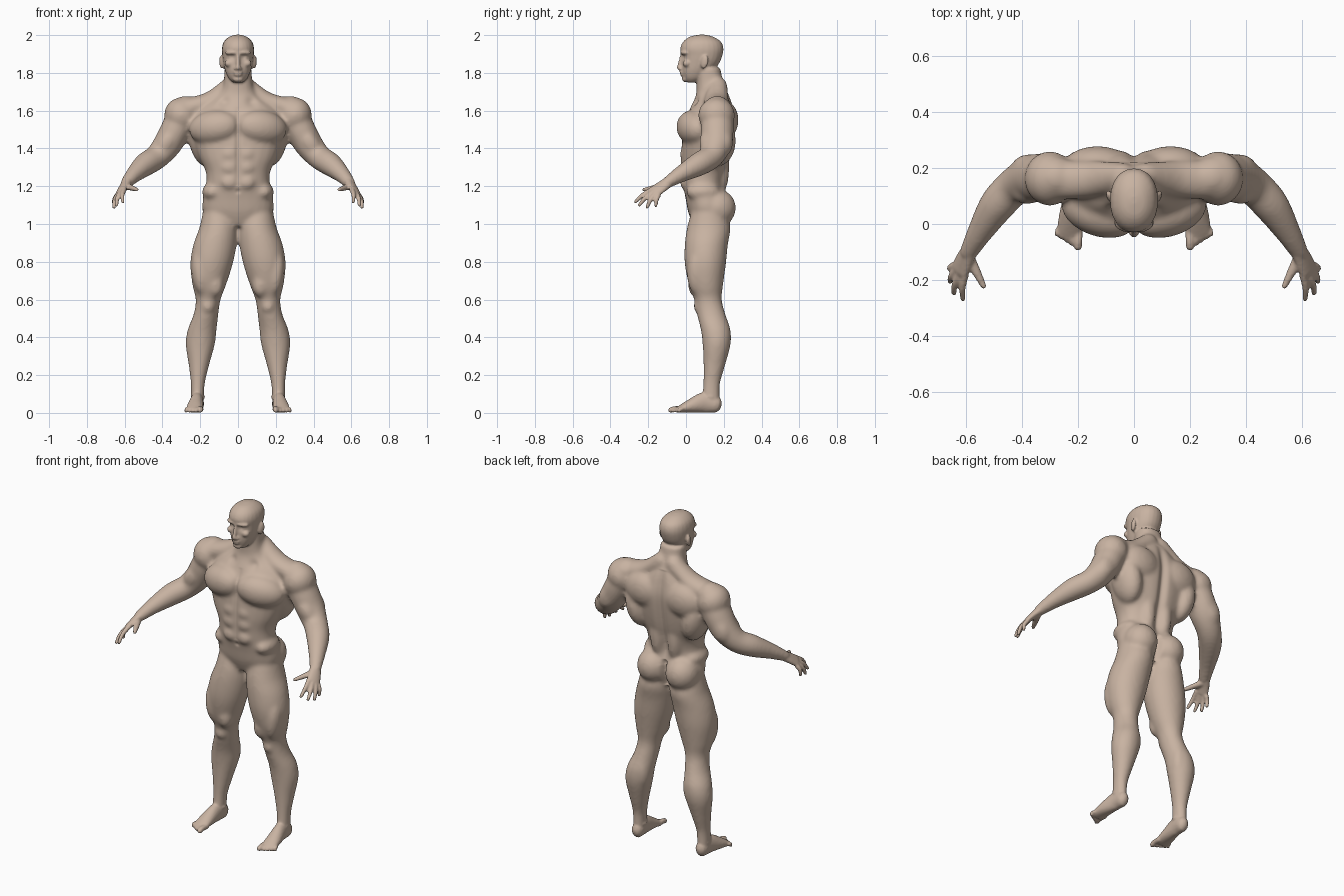
import bpy, bmesh, math
from mathutils import Vector, Matrix, Euler

cube = bpy.data.objects.get("Cube")
if cube:
    bpy.data.objects.remove(cube)

skin = bpy.data.materials.new("skin")
skin.use_nodes = True
skin.diffuse_color = (0.58, 0.45, 0.36, 1)
skin.node_tree.nodes["Principled BSDF"].inputs["Base Color"].default_value = skin.diffuse_color

SIDES = 24
UP = Vector((0, 0, 1))


def spline(rows, steps=5):
    """Smooth curve through rows of numbers."""
    rows = [Vector(r) for r in rows]
    out = []
    for i in range(len(rows) - 1):
        a, b = rows[i], rows[i + 1]
        ta = (b - rows[max(i - 1, 0)]) / 2
        tb = (rows[min(i + 2, len(rows) - 1)] - a) / 2
        for s in range(steps):
            t = s / steps
            u = 1 - t
            out.append(a * (u * u * (1 + 2 * t)) + ta * (u * u * t)
                       + b * (t * t * (3 - 2 * t)) - tb * (t * t * u))
    return out + [rows[-1]]


def skin_rings(bm, rings, power=2):
    """Close a loft from (centre, side axis, up axis) rings."""
    def rounded(v):
        return math.copysign(abs(v) ** (2 / power), v)
    angles = [math.tau * k / SIDES for k in range(SIDES)]
    loops = [[bm.verts.new(centre + side * rounded(math.cos(a)) + up * rounded(math.sin(a)))
              for a in angles] for centre, side, up in rings]
    for a, b in zip(loops, loops[1:]):
        for k in range(SIDES):
            n = (k + 1) % SIDES
            bm.faces.new((a[k], a[n], b[n], b[k]))
    bm.faces.new(loops[0][::-1])
    bm.faces.new(loops[-1])


def column(bm, rows, power=2):
    """Upright loft; a row is height, centre x, half width, front y, back y."""
    skin_rings(bm, [(Vector((x, (f + b) / 2, z)), Vector((w, 0, 0)), Vector((0, (b - f) / 2, 0)))
                    for z, x, w, f, b in spline(rows)], power)


def limb(bm, rows, up=UP):
    """Swept loft with rounded ends; a row is x, y, z, width radius, height radius."""
    pts = [(Vector(p[:3]), p[3], p[4]) for p in spline(rows)]
    frames = []
    for i, (centre, rx, ry) in enumerate(pts):
        along = (pts[min(i + 1, len(pts) - 1)][0] - pts[max(i - 1, 0)][0]).normalized()
        side = along.cross(up).normalized()
        frames.append((centre, side * rx, side.cross(along) * ry, along * min(rx, ry)))

    def ring(frame, push, scale):
        centre, side, top, along = frame
        return centre + along * push, side * scale, top * scale
    caps = ((0.5, 0.87), (0.86, 0.5), (0.98, 0.2))
    skin_rings(bm, [ring(frames[0], -p, s) for p, s in reversed(caps)]
               + [ring(f, 0, 1) for f in frames] + [ring(frames[-1], p, s) for p, s in caps])


def blob(bm, centre, radii, turn=(0, 0, 0)):
    """Ellipsoid muscle, turned in degrees."""
    rot = Euler([math.radians(t) for t in turn]).to_matrix().to_4x4()
    matrix = Matrix.Translation(centre) @ rot @ Matrix.Diagonal((*radii, 1))
    bmesh.ops.create_icosphere(bm, subdivisions=3, radius=1, matrix=matrix)


def mirror_all(bm):
    copy = bmesh.ops.duplicate(bm, geom=bm.verts[:] + bm.edges[:] + bm.faces[:])["geom"]
    for v in copy:
        if isinstance(v, bmesh.types.BMVert):
            v.co.x = -v.co.x
    bmesh.ops.reverse_faces(bm, faces=[f for f in copy if isinstance(f, bmesh.types.BMFace)])


def fuse(bm, voxel, rounds):
    """Merge overlapping volumes into one softened mesh."""
    bmesh.ops.recalc_face_normals(bm, faces=bm.faces[:])
    mesh = bpy.data.meshes.new("volume")
    bm.to_mesh(mesh)
    bm.free()
    ob = bpy.data.objects.new("volume", mesh)
    bpy.context.scene.collection.objects.link(ob)
    remesh = ob.modifiers.new("merge", "REMESH")
    remesh.mode, remesh.voxel_size = "VOXEL", voxel
    soften = ob.modifiers.new("soften", "SMOOTH")
    soften.factor, soften.iterations = 0.5, rounds
    graph = bpy.context.evaluated_depsgraph_get()
    result = bpy.data.meshes.new_from_object(ob.evaluated_get(graph))
    bpy.data.objects.remove(ob)
    bpy.data.meshes.remove(mesh)
    return result


# Limbs and paired muscles, left side
bm = bmesh.new()
leg = [(1.07, .1, .085, .03, .21), (.98, .103, .102, .005, .235), (.89, .122, .115, -.007, .222),
       (.79, .14, .113, -.007, .212), (.68, .152, .09, .014, .197), (.6, .158, .066, .043, .19),
       (.52, .17, .066, .058, .21), (.44, .19, .077, .078, .236), (.36, .2, .077, .088, .236),
       (.25, .207, .054, .092, .207), (.15, .213, .037, .09, .18), (.05, .215, .035, .08, .18)]
column(bm, leg)
limb(bm, [(.28, .165, 1.6, .08, .08), (.33, .165, 1.5, .088, .08), (.375, .16, 1.42, .08, .075),
          (.43, .13, 1.355, .068, .065), (.49, .065, 1.315, .064, .062), (.55, -.03, 1.262, .046, .044),
          (.592, -.105, 1.215, .033, .03)])
limb(bm, [(.04, .17, 1.73, .05, .05), (.15, .16, 1.65, .065, .05), (.28, .155, 1.61, .07, .055)])  # trapezius
blob(bm, (.3, .162, 1.575), (.09, .098, .095), (0, 25, 0))        # deltoid
blob(bm, (.125, .04, 1.51), (.14, .085, .092), (0, 8, 18))        # pectoral
blob(bm, (.19, .165, 1.44), (.07, .1, .14), (0, 12, 0))           # latissimus
blob(bm, (.13, .21, 1.55), (.12, .068, .1))                       # shoulder blade
blob(bm, (.055, .18, 1.3), (.05, .05, .15))                       # spinal column muscle
blob(bm, (.095, .165, 1.085), (.095, .1, .1))                     # buttock
blob(bm, (.135, .09, 1.17), (.055, .09, .05))                     # flank
blob(bm, (.38, .12, 1.43), (.05, .05, .085), (0, -35, 0))         # biceps
blob(bm, (.37, .2, 1.44), (.06, .05, .09), (0, -30, 0))           # triceps
blob(bm, (.12, .055, .68), (.045, .045, .07))                     # inner thigh teardrop
blob(bm, (.2, .06, .74), (.045, .055, .12), (0, 6, 0))            # outer thigh
blob(bm, (.16, .07, .565), (.036, .03, .04))                      # kneecap
blob(bm, (.16, .18, .42), (.042, .05, .1))                        # inner calf
for height in (1.22, 1.3, 1.37):
    blob(bm, (.045, .005, height), (.048, .038, .042))            # abdominals
mirror_all(bm)

# Trunk and neck
column(bm, [(.99, 0, .1, .04, .18), (1.06, 0, .182, .012, .22), (1.14, 0, .185, -.003, .212),
            (1.21, 0, .168, -.018, .2), (1.28, 0, .172, -.024, .215), (1.36, 0, .21, -.026, .238),
            (1.46, 0, .24, -.02, .255), (1.55, 0, .24, -.005, .262), (1.62, 0, .19, .025, .25),
            (1.68, 0, .11, .052, .232), (1.74, 0, .078, .055, .2), (1.83, 0, .073, .05, .182)], 2.3)
trunk = fuse(bm, .011, 8)

# Hand, left side
bm = bmesh.new()
back_of_hand = Vector((.78, -.34, .53))
limb(bm, [(.58, -.085, 1.228, .03, .028), (.603, -.125, 1.2, .036, .021), (.622, -.165, 1.172, .04, .016)],
     back_of_hand)
fingers = [((.602, -.182, 1.183), (.61, -.268, 1.117)), ((.622, -.178, 1.168), (.642, -.247, 1.1)),
           ((.635, -.165, 1.158), (.656, -.206, 1.088)), ((.642, -.147, 1.15), (.656, -.16, 1.097))]
for base, tip in fingers:
    base, tip = Vector(base), Vector(tip)
    middle = base.lerp(tip, .5) + back_of_hand * .008
    limb(bm, [(*base, .013, .013), (*middle, .012, .012), (*tip, .009, .009)], back_of_hand)
limb(bm, [(.59, -.12, 1.2, .022, .018), (.56, -.175, 1.19, .016, .014), (.536, -.222, 1.182, .01, .01)])

# Foot, left side
limb(bm, [(.214, .155, .045, .034, .045), (.217, .1, .055, .035, .055), (.225, .03, .038, .042, .038),
          (.23, -.03, .02, .046, .02)])
blob(bm, (.213, .13, .085), (.038, .036, .022))                   # ankle bones
for i in range(5):
    size = .015 if i == 0 else .0105 - .0005 * i
    x, tip = .197 + .018 * i + (.004 if i else 0), -.08 + .011 * i
    limb(bm, [(x, -.02, .02, size, size), (x + .002, (tip - .035) / 2, .021, size, size),
              (x + .003, tip, size, size, size)])

# Ear, brow, cheek and nostril, left side
blob(bm, (.087, .098, 1.857), (.011, .021, .036), (-12, 0, -20))
blob(bm, (.036, -.012, 1.906), (.036, .016, .011), (0, 0, 22))
blob(bm, (.046, .005, 1.85), (.026, .022, .02))
blob(bm, (.012, -.028, 1.823), (.009, .011, .008))
mirror_all(bm)

# Skull, nose, lips and chin
column(bm, [(1.75, 0, .028, .005, .06), (1.772, 0, .05, -.012, .1), (1.81, 0, .067, -.022, .14),
            (1.85, 0, .077, -.022, .175), (1.89, 0, .083, -.022, .192), (1.93, 0, .085, -.03, .198),
            (1.966, 0, .074, -.014, .184), (1.992, 0, .045, .022, .142), (2.002, 0, .012, .07, .1)], 2.15)
limb(bm, [(0, -.018, 1.9, .009, .012), (0, -.028, 1.86, .01, .012), (0, -.038, 1.827, .012, .011)])
blob(bm, (0, -.021, 1.803), (.026, .013, .007))
blob(bm, (0, -.019, 1.79), (.023, .013, .007))
blob(bm, (0, -.004, 1.768), (.028, .017, .017))
bm.from_mesh(trunk)
bpy.data.meshes.remove(trunk)
mesh = fuse(bm, .0065, 2)
mesh.name = "body"

# Sculpted hollows
bm = bmesh.new()
bm.from_mesh(mesh)


def groove(low, high, facing, depth, width):
    """Vertical crease along the centre line, on the front (-1) or back (1)."""
    for v in bm.verts:
        t = (v.co.z - low) / (high - low)
        if 0 < t < 1 and v.normal.y * facing > 0:
            v.co.y -= facing * depth * math.sin(math.pi * t) ** .5 * math.exp(-(v.co.x / width) ** 2)


def dent(centre, radius, push):
    """Soft inward push, on both sides."""
    centre, push = Vector(centre), Vector(push)
    for v in bm.verts:
        if abs(v.co.z - centre.z) < radius * 3:
            gap = Vector((abs(v.co.x), v.co.y, v.co.z)) - centre
            v.co += push * math.exp(-gap.length_squared / radius ** 2)


groove(1.12, 1.7, 1, .022, .025)      # spine
groove(.99, 1.15, 1, .035, .014)      # between buttocks
groove(1.2, 1.62, -1, .01, .014)      # breastbone and belly
dent((.033, -.026, 1.882), .015, (0, .013, 0))    # eye sockets
dent((0, -.02, 1.17), .012, (0, .012, 0))         # navel
dent((.07, .05, 1.64), .03, (0, .015, 0))         # above collarbone
bm.to_mesh(mesh)
bm.free()

body = bpy.data.objects.new("body", mesh)
bpy.context.scene.collection.objects.link(body)
mesh.materials.clear()
mesh.materials.append(skin)
bpy.context.view_layer.objects.active = body
body.select_set(True)
bpy.ops.object.shade_smooth()
